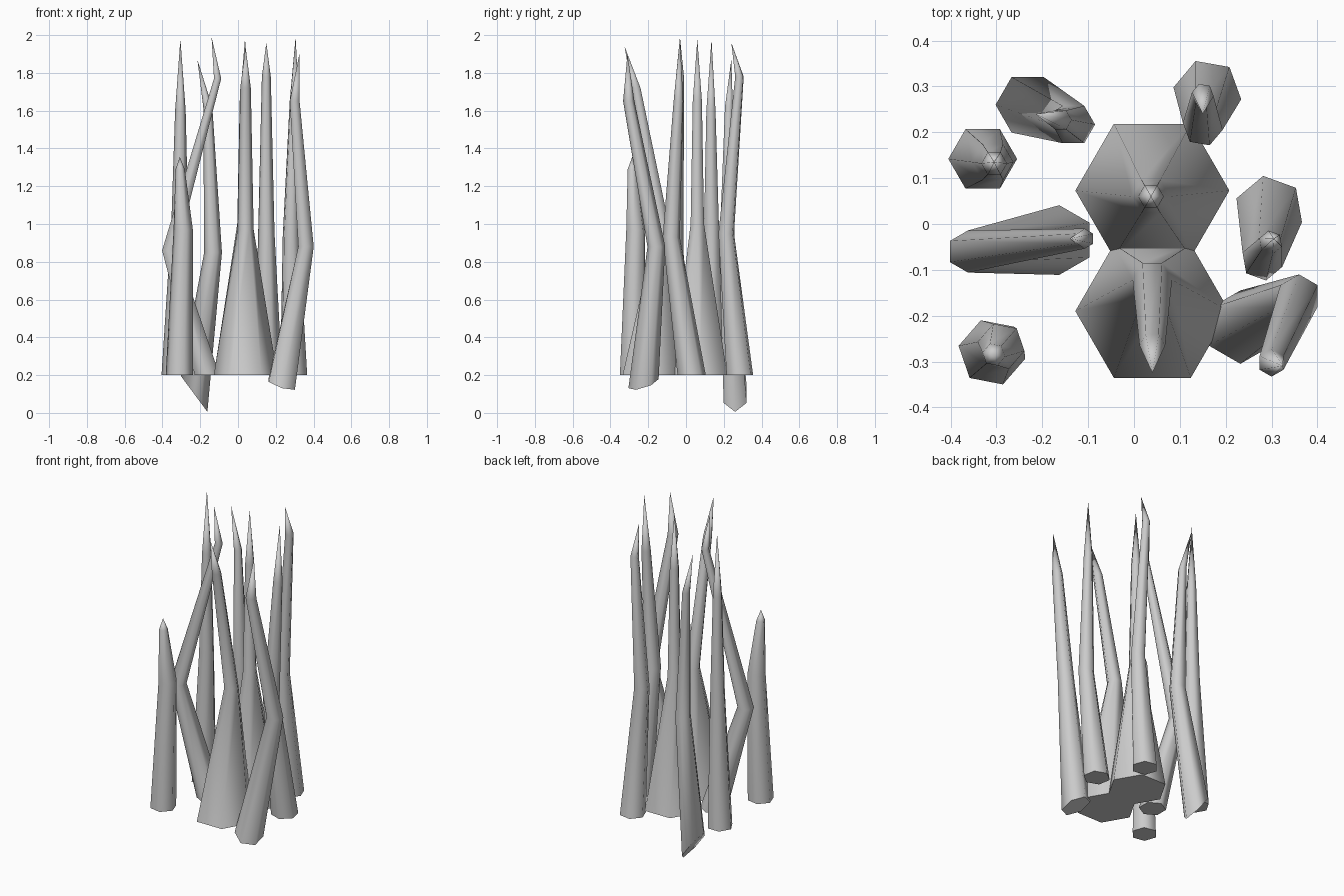
import bpy, bmesh
from math import sin, cos, pi, radians

if "Cube" in bpy.data.objects:
    bpy.data.objects.remove(bpy.data.objects["Cube"])


def stalk(name, rings, tip, spin=0, slope=(0, 0)):
    """Hexagonal stalk: rings of (x, y, z, radius) joined up to a pointed tip.
    slope tilts the lowest ring."""
    bm = bmesh.new()
    loops = []
    for i, (x, y, z, r) in enumerate(rings):
        sx, sy = slope if i == 0 else (0, 0)
        loop = []
        for k in range(6):
            a = radians(spin) + k * pi / 3
            dx, dy = r * cos(a), r * sin(a)
            loop.append(bm.verts.new((x + dx, y + dy, z + sx * dx + sy * dy)))
        loops.append(loop)
    bm.faces.new(loops[0][::-1])
    for lo, hi in zip(loops, loops[1:]):
        for k in range(6):
            n = (k + 1) % 6
            bm.faces.new((lo[k], lo[n], hi[n], hi[k]))
    top = bm.verts.new(tip)
    for k in range(6):
        bm.faces.new((loops[-1][k], loops[-1][(k + 1) % 6], top))
    bmesh.ops.recalc_face_normals(bm, faces=bm.faces)
    me = bpy.data.meshes.new(name)
    bm.to_mesh(me)
    bm.free()
    ob = bpy.data.objects.new(name, me)
    bpy.context.collection.objects.link(ob)
    bpy.ops.object.select_all(action='DESELECT')
    ob.select_set(True)
    bpy.context.view_layer.objects.active = ob
    bpy.ops.object.shade_smooth_by_angle(angle=radians(65))


# two thick central stalks
stalk("thick_stalk_back", [(.04, .073, .2, .168), (.037, .06, 1.0, .041), (.037, .06, 1.65, .028)],
      (.037, .06, 1.98))
stalk("thick_stalk_front", [(.04, -.19, .2, .168), (.04, -.122, .97, .043), (.04, -.265, 1.72, .028)],
      (.04, -.325, 1.94))

# thin stalks on the right
stalk("thin_stalk_right_back", [(.16, .285, .2, .075), (.15, .213, .95, .044), (.15, .283, 1.78, .024)],
      (.15, .24, 1.96), spin=-10)
stalk("thin_stalk_right", [(.295, .03, .2, .076), (.28, -.078, .93, .046), (.298, -.04, 1.65, .026)],
      (.305, -.032, 1.99), spin=-20)
stalk("thin_stalk_right_front", [(.232, -.225, .155, .08), (.36, -.157, .88, .047), (.3, -.303, 1.65, .03)],
      (.325, -.31, 1.9), spin=30, slope=(-.3, .3))

# thin stalks on the left
stalk("thin_stalk_left_back", [(-.232, .26, .1, .07), (-.132, .217, .85, .047), (-.16, .227, 1.62, .024)],
      (-.215, .24, 1.87), slope=(-1.35, 0))
stalk("thin_stalk_left_rear", [(-.33, .142, .2, .075), (-.308, .135, 1.0, .045), (-.305, .132, 1.6, .028)],
      (-.305, .135, 1.98))
stalk("thin_stalk_left", [(-.163, -.035, .2, .076), (-.362, -.06, .86, .046), (-.108, -.032, 1.77, .022)],
      (-.14, -.032, 1.99), spin=30)
stalk("short_stalk_left_front", [(-.31, -.28, .2, .074), (-.29, -.267, .97, .052), (-.306, -.285, 1.29, .025)],
      (-.308, -.285, 1.355), spin=-11)
